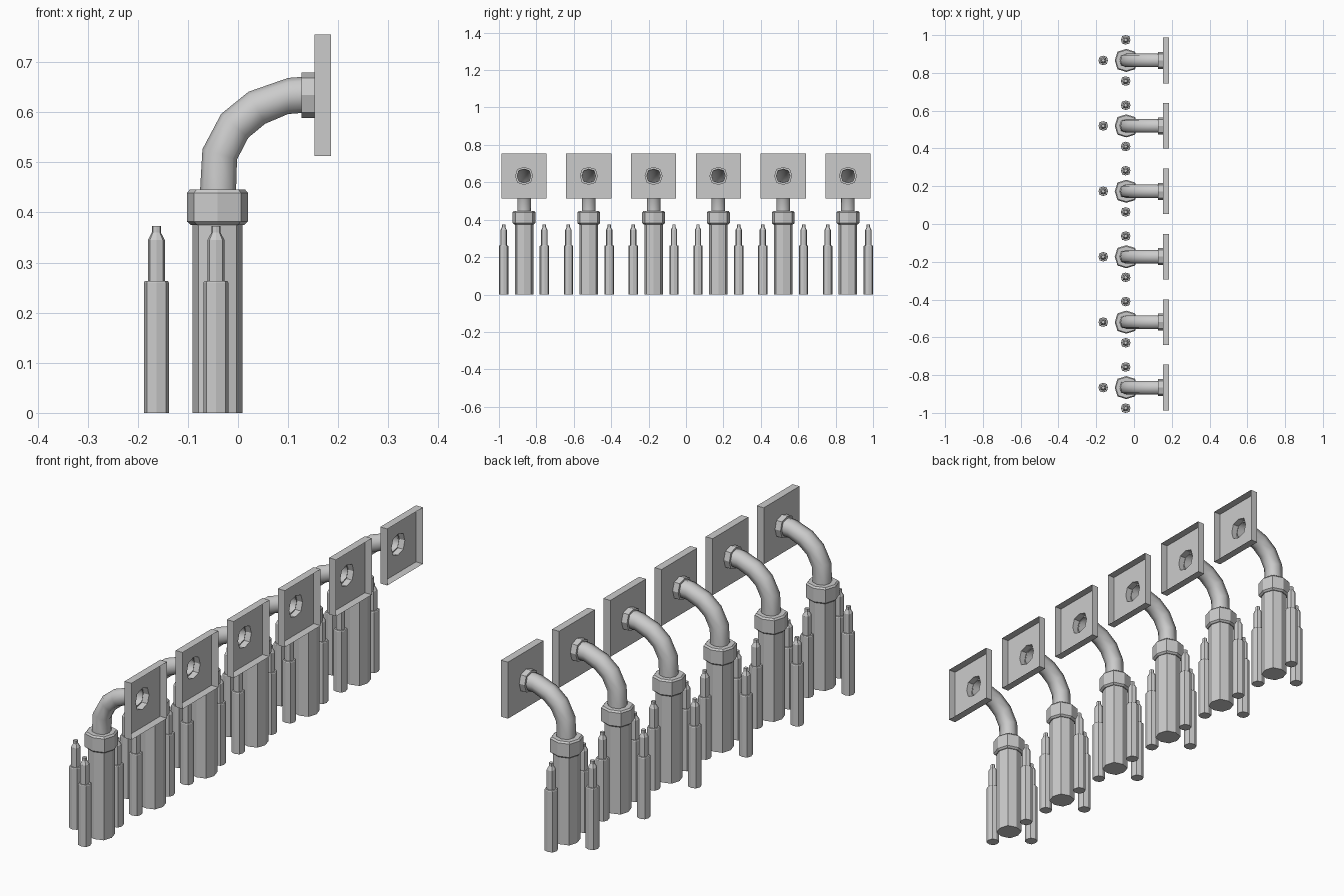
import bpy, bmesh, math
from mathutils import Vector

if "Cube" in bpy.data.objects:
    bpy.data.objects.remove(bpy.data.objects["Cube"])

DIAG = 1.08  # eight-sided section, slightly squared at the diagonals


def section(center, u, v, r):
    """Eight points around center in the plane of u and v."""
    pts = []
    for i in range(8):
        a = i * math.pi / 4
        k = r * (DIAG if i % 2 else 1)
        pts.append(center + u * math.cos(a) * k + v * math.sin(a) * k)
    return pts


def loft(name, rings, cap_start=True, cap_end=True, smooth=False):
    """Mesh that skins a list of equally sized rings."""
    bm = bmesh.new()
    loops = [[bm.verts.new(p) for p in ring] for ring in rings]
    n = len(loops[0])
    for a, b in zip(loops, loops[1:]):
        for i in range(n):
            j = (i + 1) % n
            bm.faces.new((a[i], a[j], b[j], b[i]))
    if cap_start:
        bm.faces.new(loops[0][::-1])
    if cap_end:
        bm.faces.new(loops[-1])
    bmesh.ops.recalc_face_normals(bm, faces=bm.faces[:])
    for f in bm.faces:
        f.smooth = smooth
    me = bpy.data.meshes.new(name)
    bm.to_mesh(me)
    bm.free()
    return me


X, Y, Z = Vector((1, 0, 0)), Vector((0, 1, 0)), Vector((0, 0, 1))


def turned(name, profile):
    """Upright part from (radius, height) pairs."""
    return loft(name, [section(Z * z, X, Y, r) for r, z in profile])


# Upright parts
column = turned("column", [(.0495, 0), (.0495, .385)])
collar = turned("collar", [(.053, .375), (.061, .382), (.061, .439), (.055, .446)])
pin = turned("pin", [(.025, 0), (.025, .26), (.023, .263), (.017, .263),
                     (.017, .345), (.009, .36), (.009, .373)])

# Bent pipe from outer and inner silhouette points (x, z)
outer = [(-.076, .44), (-.073, .527), (-.035, .598), (.02, .643), (.1, .669), (.132, .671)]
inner = [(-.004, .44), (.0, .505), (.022, .548), (.055, .575), (.1, .596), (.132, .599)]
rings = []
for (ox, oz), (ix, iz) in zip(outer, inner):
    o, i = Vector((ox, 0, oz)), Vector((ix, 0, iz))
    rings.append(section((o + i) / 2, (o - i).normalized(), Y, .036))
pipe = loft("bent_pipe", rings, False, False, True)

# Flange ring, open towards the plate
MID = .634
flange = loft("flange", [section(Vector((x, 0, MID)), Z, Y, r)
                         for x, r in ((.127, .036), (.127, .045), (.153, .045))], False, False)


# Tray-shaped plate, open on the outer side, with a hole for the pipe
def square(x, h):
    pts = []
    for i in range(8):
        a = i * math.pi / 4
        c, s = math.cos(a), math.sin(a)
        m = h / max(abs(c), abs(s))
        pts.append(Vector((x, s * m, MID + c * m)))
    return pts


plate = loft("wall_plate", [section(Vector((.153, 0, MID)), Z, Y, .045),
                            square(.153, .121), square(.186, .121)], False, False)


def place(name, mesh, x, y):
    ob = bpy.data.objects.new(name, mesh)
    ob.location = (x, y, 0)
    bpy.context.collection.objects.link(ob)


# Six identical units in a row
for k in range(6):
    y = (k - 2.5) * .3464
    place("column", column, -.041, y)
    place("collar", collar, -.041, y)
    place("bent_pipe", pipe, 0, y)
    place("flange", flange, 0, y)
    place("wall_plate", plate, 0, y)
    for dx, dy in ((-.163, 0), (-.044, .109), (-.044, -.109)):
        place("pin", pin, dx, y + dy)
